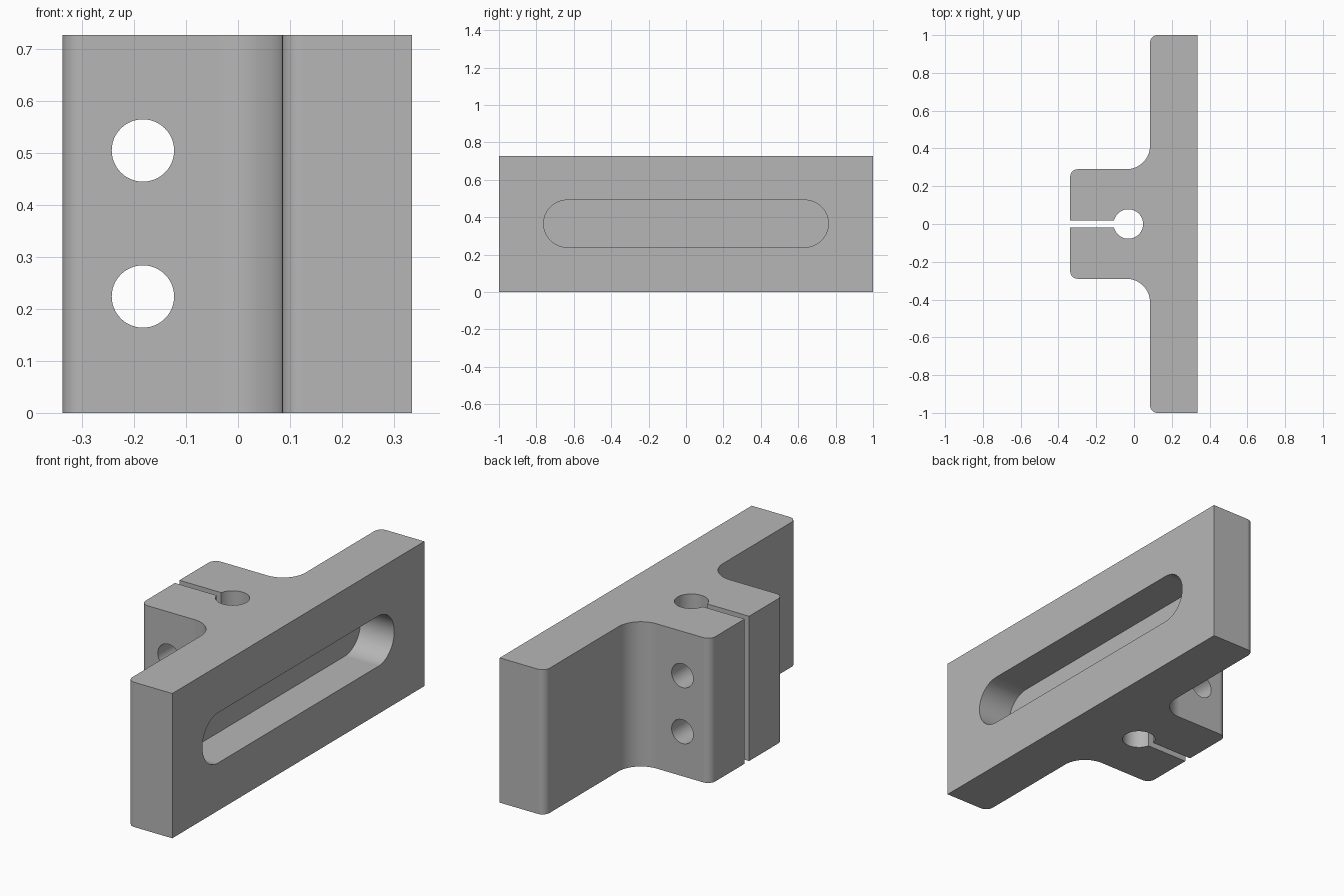
import bpy, bmesh
from math import sin, cos, asin, radians, pi
from mathutils import Matrix

if "Cube" in bpy.data.objects:
    bpy.data.objects.remove(bpy.data.objects["Cube"], do_unlink=True)

HEIGHT = 0.727
FACE_X, BACK_X, EAR_X = 0.335, 0.085, -0.338
EAR_Y, SLIT = 0.29, 0.018
ROUND, FILLET = 0.04, 0.125
BORE_X, BORE_R = -0.03, 0.078

metal = bpy.data.materials.new("plain_grey")
metal.use_nodes = True
grey = (0.47, 0.47, 0.47, 1)
metal.diffuse_color = grey
metal.node_tree.nodes["Principled BSDF"].inputs["Base Color"].default_value = grey


def arc(cx, cy, r, start, end, steps):
    angles = [radians(start + (end - start) * i / steps) for i in range(steps + 1)]
    return [(cx + r * cos(a), cy + r * sin(a)) for a in angles]


def prism(name, points, depth, matrix=Matrix()):
    """Extrude a closed 2D outline along local z."""
    bm = bmesh.new()
    face = bm.faces.new([bm.verts.new((x, y, 0)) for x, y in points])
    side = bmesh.ops.extrude_face_region(bm, geom=[face])["geom"]
    bmesh.ops.translate(bm, vec=(0, 0, depth),
                        verts=[v for v in side if isinstance(v, bmesh.types.BMVert)])
    bm.transform(matrix)
    bmesh.ops.recalc_face_normals(bm, faces=bm.faces)
    mesh = bpy.data.meshes.new(name)
    bm.to_mesh(mesh)
    bm.free()
    mesh.materials.append(metal)
    obj = bpy.data.objects.new(name, mesh)
    bpy.context.collection.objects.link(obj)
    return obj


# Half outline from the plate face round to the slit and the clamp bore
half = [(FACE_X, 1)]
half += arc(BACK_X + ROUND, 1 - ROUND, ROUND, 90, 180, 8)
half += arc(BACK_X - FILLET, EAR_Y + FILLET, FILLET, 0, -90, 16)
half += arc(EAR_X + ROUND, EAR_Y - ROUND, ROUND, 90, 180, 8)
half += [(EAR_X, SLIT)]
mouth = 180 - asin(SLIT / BORE_R) * 180 / pi
half += arc(BORE_X, 0, BORE_R, mouth, 0, 28)
mirrored = [(x, -y) for x, y in reversed(half[:-1])]
bracket = prism("clamp_bracket", half + mirrored, HEIGHT)

# Blind slot pocket in the plate face: local x -> y, local y -> z, local z -> x
MID, SLOT_R, SLOT_Y, POCKET = HEIGHT / 2 + 0.002, 0.126, 0.635, 0.187
slot = arc(SLOT_Y, MID, SLOT_R, -90, 90, 32) + arc(-SLOT_Y, MID, SLOT_R, 90, 270, 32)
to_side = Matrix(((0, 0, 1, FACE_X - POCKET), (1, 0, 0, 0), (0, 1, 0, 0), (0, 0, 0, 1)))
cutters = [prism("slot_cutter", slot, 0.4, to_side)]

# Bolt holes across both clamp ears
to_front = Matrix(((1, 0, 0, 0), (0, 0, -1, 0.5), (0, 1, 0, 0), (0, 0, 0, 1)))
for z in (0.224, 0.505):
    circle = arc(-0.183, z, 0.06, 0, 360, 48)[:-1]
    cutters.append(prism("bolt_hole_cutter", circle, 1, to_front))

bpy.ops.object.select_all(action="DESELECT")
bpy.context.view_layer.objects.active = bracket
bracket.select_set(True)
for cutter in cutters:
    cutter.hide_render = True
    cut = bracket.modifiers.new("cut", "BOOLEAN")
    cut.operation, cut.solver, cut.object = "DIFFERENCE", "EXACT", cutter
    bpy.ops.object.modifier_apply(modifier=cut.name)
    bpy.data.objects.remove(cutter, do_unlink=True)

# Smooth rounds, crisp edges, flat large faces
bpy.ops.object.shade_smooth_by_angle(angle=radians(30))
weighted = bracket.modifiers.new("flat_faces", "WEIGHTED_NORMAL")
weighted.keep_sharp = True
